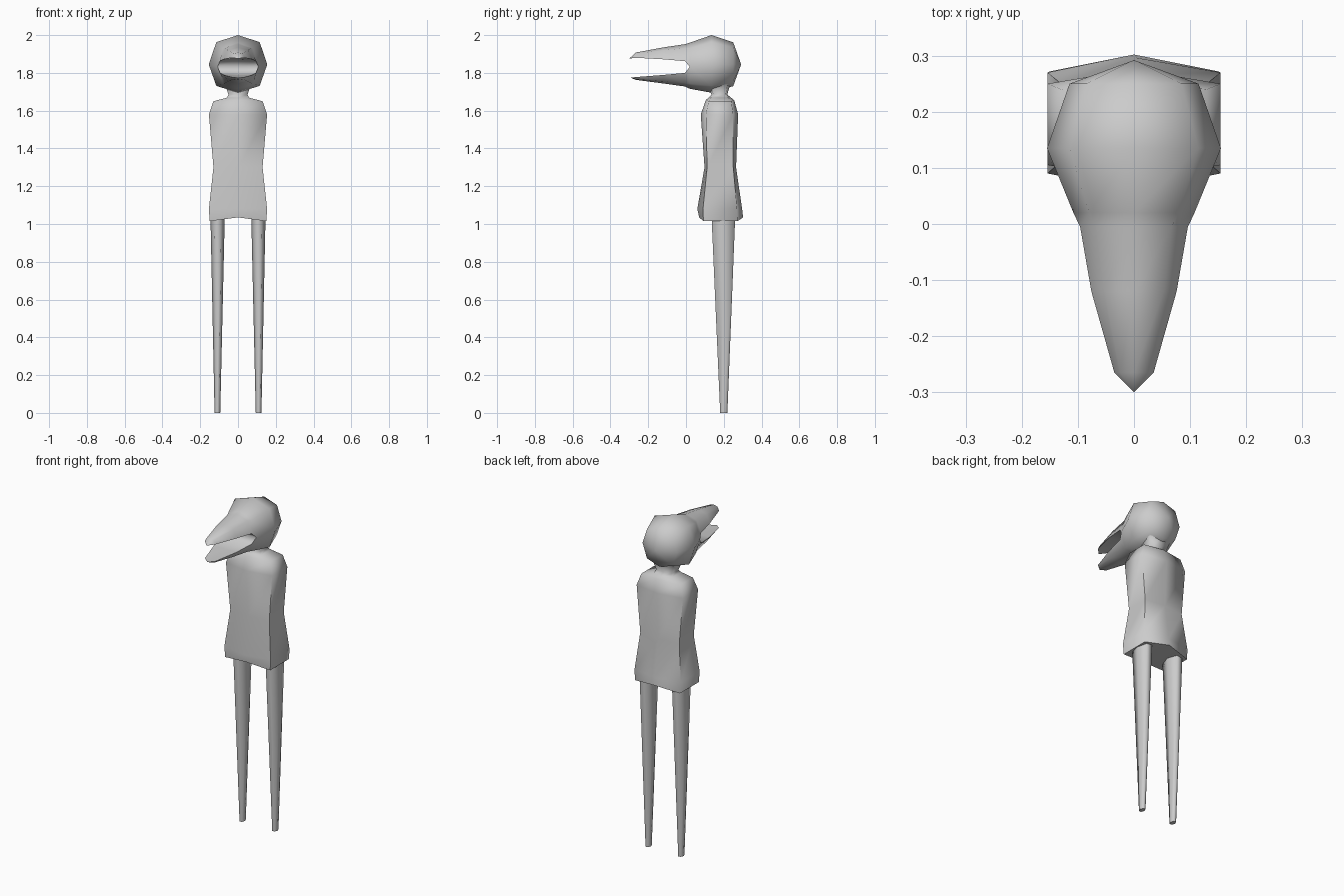
import bpy, bmesh, math

if "Cube" in bpy.data.objects:
    bpy.data.objects.remove(bpy.data.objects["Cube"])

skin = bpy.data.materials.new("light_grey")
skin.diffuse_color = (0.6, 0.6, 0.6, 1)
skin.use_nodes = True
skin.node_tree.nodes["Principled BSDF"].inputs["Base Color"].default_value = skin.diffuse_color


def bridge(bm, a, b):
    # quads between two rings of equal length
    n = len(a)
    for i in range(n):
        f = [a[i], a[(i + 1) % n], b[(i + 1) % n], b[i]]
        f = list(dict.fromkeys(f))
        if len(f) > 2:
            bm.faces.new(f)


def ring(bm, pts):
    return [bm.verts.new(p) for p in pts]


def loft(bm, sections):
    rings = [ring(bm, s) for s in sections]
    for a, b in zip(rings, rings[1:]):
        bridge(bm, a, b)
    return rings


def finish(bm, name, angle=80):
    bmesh.ops.recalc_face_normals(bm, faces=bm.faces)
    me = bpy.data.meshes.new(name)
    bm.to_mesh(me)
    bm.free()
    ob = bpy.data.objects.new(name, me)
    bpy.context.collection.objects.link(ob)
    me.materials.append(skin)
    bpy.ops.object.select_all(action='DESELECT')
    ob.select_set(True)
    bpy.context.view_layer.objects.active = ob
    bpy.ops.object.shade_smooth_by_angle(angle=math.radians(angle))
    return ob


# torso and neck: z, half width, front mid, front corner, back corner, back mid, mid lift
body = [
    (1.015, 0.150, 0.070, 0.092, 0.272, 0.302, 0.020),
    (1.080, 0.154, 0.060, 0.090, 0.270, 0.297, 0),
    (1.300, 0.130, 0.098, 0.112, 0.250, 0.265, 0),
    (1.580, 0.154, 0.078, 0.105, 0.250, 0.276, 0),
    (1.650, 0.130, 0.105, 0.120, 0.240, 0.255, 0.006),
    (1.668, 0.060, 0.118, 0.130, 0.225, 0.240, 0),
    (1.685, 0.050, 0.135, 0.145, 0.210, 0.218, 0),
    (1.740, 0.070, 0.110, 0.130, 0.220, 0.235, 0),
]
bm = bmesh.new()
rings = loft(bm, [[(0, f, z + l), (w, fc, z), (w, bc, z), (0, b, z + l), (-w, bc, z), (-w, fc, z)]
                  for z, w, f, fc, bc, b, l in body])
bm.faces.new(rings[-1])
r = rings[0]
bm.faces.new([r[0], r[1], r[2], r[3]])
bm.faces.new([r[0], r[3], r[4], r[5]])
finish(bm, "torso_and_neck")


# legs: tapered six-sided posts
def leg(side, name):
    bm = bmesh.new()
    secs = []
    for z, x, y, rx, ry in ((0, 0.109, 0.2, 0.015, 0.02), (1.0, 0.108, 0.198, 0.037, 0.064),
                            (1.035, 0.108, 0.198, 0.037, 0.064)):
        secs.append([(side * x + rx * math.cos(k * math.pi / 3) , y + ry * math.sin(k * math.pi / 3) * 1.1, z)
                     for k in range(6)])
    rs = loft(bm, secs)
    bm.faces.new(rs[0])
    bm.faces.new(rs[-1])
    finish(bm, name)


leg(1, "right_leg")
leg(-1, "left_leg")


# head: eight-point rings from the back of the skull to the mouth corner
def skull(y, w, top, bot, mid, k=0.74):
    zt, zb = mid + (top - mid) * 0.76, mid + (bot - mid) * 0.76
    return [(w, y, mid), (w * k, y, zt), (0, y, top), (-w * k, y, zt),
            (-w, y, mid), (-w * k, y, zb), (0, y, bot), (w * k, y, zb)]


bm = bmesh.new()
rs = loft(bm, [skull(0.250, 0.115, 1.962, 1.730, 1.845),
               skull(0.135, 0.155, 2.000, 1.695, 1.845),
               skull(0.020, 0.108, 1.960, 1.716, 1.832)])
pole = bm.verts.new((0, 0.292, 1.845))
for i in range(8):
    bm.faces.new([pole, rs[0][i], rs[0][(i + 1) % 8]])
m = bm.verts.new((0, 0.02, 1.832))
h = rs[-1]


# beak halves: y, half width, outer ridge z, edge z, inner z
def beak(start, sections, tip, sgn):
    prev = start
    for y, w, out, edge, inner in sections:
        zs = edge + (out - edge) * 0.76
        pts = [(sgn * w, y, edge), (sgn * w * 0.70, y, zs), (0, y, out),
               (-sgn * w * 0.70, y, zs), (-sgn * w, y, edge), (0, y, inner)]
        cur = ring(bm, pts)
        bridge(bm, prev, cur)
        prev = cur
    t = bm.verts.new(tip)
    for i in range(6):
        bm.faces.new([prev[i], prev[(i + 1) % 6], t])


beak([h[0], h[1], h[2], h[3], h[4], m],
     [(-0.005, 0.096, 1.952, 1.862, 1.868), (-0.12, 0.076, 1.935, 1.872, 1.880),
      (-0.265, 0.035, 1.908, 1.880, 1.886)], (0, -0.300, 1.876), 1)
beak([h[4], h[5], h[6], h[7], h[0], m],
     [(-0.005, 0.096, 1.728, 1.800, 1.796), (-0.12, 0.076, 1.744, 1.789, 1.785),
      (-0.265, 0.035, 1.763, 1.778, 1.774)], (0, -0.292, 1.774), -1)
finish(bm, "head_and_beak")
